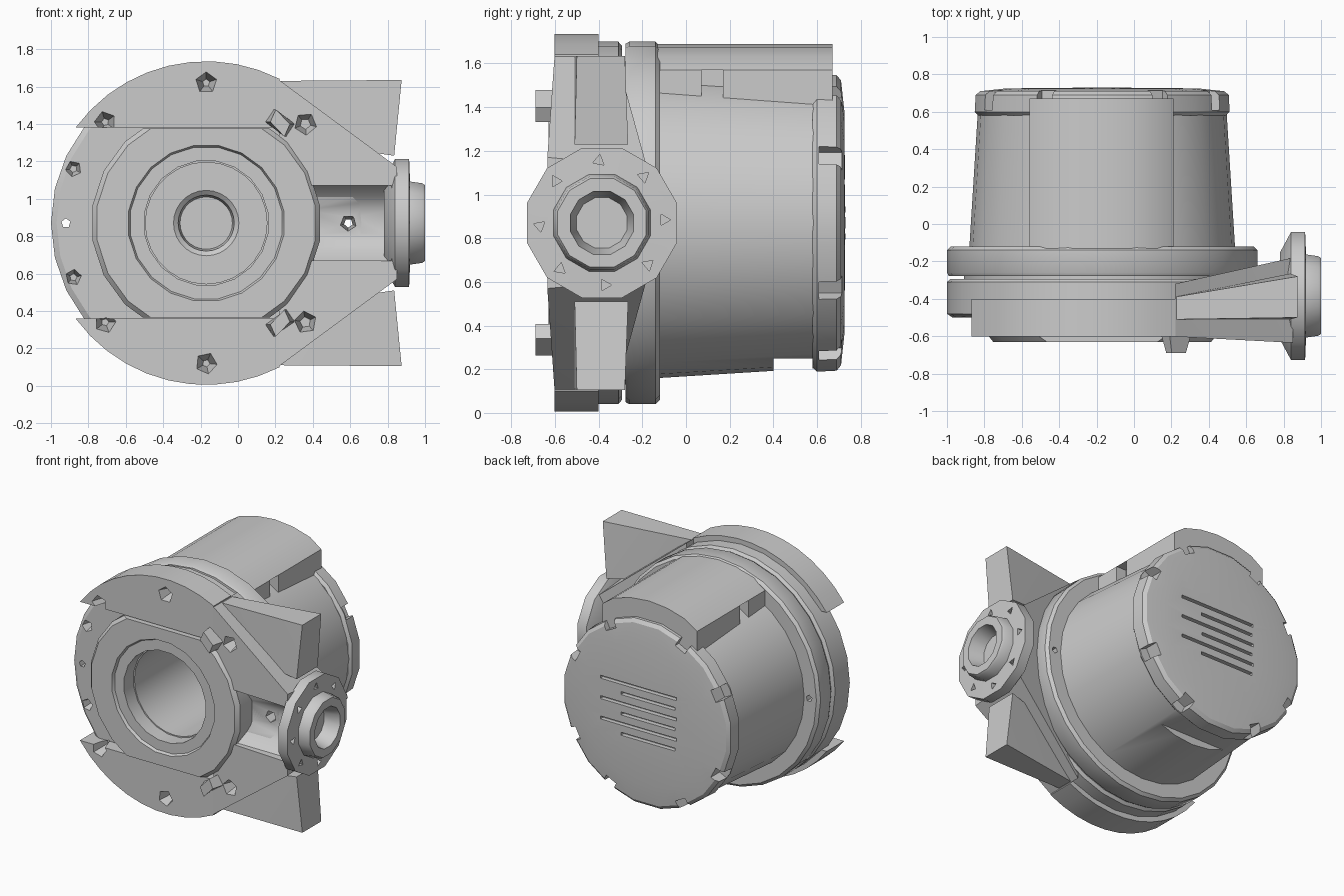
import bpy, bmesh
from math import sin, cos, pi, radians
from mathutils import Matrix

if "Cube" in bpy.data.objects:
    bpy.data.objects.remove(bpy.data.objects["Cube"])

CX, CZ = -0.17, 0.87      # main axis (runs along y)
IY = -0.385               # input axis (runs along x at z = CZ)


def finish(name, bm):
    bmesh.ops.recalc_face_normals(bm, faces=bm.faces)
    me = bpy.data.meshes.new(name)
    bm.to_mesh(me)
    bm.free()
    ob = bpy.data.objects.new(name, me)
    bpy.context.collection.objects.link(ob)
    return ob


def lathe(name, prof, n, axis='y', rot=0.0):
    """Revolve (radius, height) points; the ends lie on the axis."""
    bm = bmesh.new()
    rings = []
    for r, h in prof:
        ring = []
        for i in range(n if r > 0 else 1):
            a = rot + 2 * pi * i / n
            u, v = r * cos(a), r * sin(a)
            ring.append(bm.verts.new((CX + u, h, CZ + v) if axis == 'y' else (h, IY + u, CZ + v)))
        rings.append(ring)
    for a, b in zip(rings, rings[1:]):
        for i in range(n):
            j = (i + 1) % n
            if len(a) == 1:
                bm.faces.new((a[0], b[i], b[j]))
            elif len(b) == 1:
                bm.faces.new((a[i], a[j], b[0]))
            else:
                bm.faces.new((a[i], a[j], b[j], b[i]))
    return finish(name, bm)


def prism(name, pts, y0, y1):
    """Extrude an xz outline along y."""
    bm = bmesh.new()
    a = [bm.verts.new((x, y0, z)) for x, z in pts]
    b = [bm.verts.new((x, y1, z)) for x, z in pts]
    bm.faces.new(a)
    bm.faces.new(b[::-1])
    for i in range(len(pts)):
        j = (i + 1) % len(pts)
        bm.faces.new((a[i], b[i], b[j], a[j]))
    return finish(name, bm)


def hull(name, pts):
    bm = bmesh.new()
    for p in pts:
        bm.verts.new(p)
    bmesh.ops.convex_hull(bm, input=bm.verts)
    return finish(name, bm)


def boxes(name, items):
    """Boxes given as (centre, size, rotation about y)."""
    bm = bmesh.new()
    for c, s, r in items:
        m = Matrix.Translation(c) @ Matrix.Rotation(r, 4, 'Y') @ Matrix.Diagonal((*s, 1))
        bmesh.ops.create_cube(bm, size=1, matrix=m)
    return finish(name, bm)


def pits(name, items, axis, sides):
    """Tapered pits given as (position, outer radius, inner radius, depth)."""
    bm = bmesh.new()
    for k, (p, r1, r2, d) in enumerate(items):
        turn = Matrix.Rotation(radians(90), 4, 'X' if axis == 'y' else 'Y')
        m = Matrix.Translation(p) @ turn @ Matrix.Rotation(k * 0.7, 4, 'Z')
        bmesh.ops.create_cone(bm, cap_ends=True, segments=sides, radius1=r2, radius2=r1, depth=d, matrix=m)
    return finish(name, bm)


def cut(ob, *cutters):
    for c in cutters:
        mod = ob.modifiers.new('cut', 'BOOLEAN')
        mod.operation, mod.solver, mod.object = 'DIFFERENCE', 'EXACT', c
        dg = bpy.context.evaluated_depsgraph_get()
        me = bpy.data.meshes.new_from_object(ob.evaluated_get(dg))
        ob.modifiers.clear()
        ob.data = me


# Main housing: both flanges, tapered barrel, deep stepped bore
housing = lathe('main_housing', [
    (0, 0.52), (0.14, 0.52), (0.15, 0.44), (0.175, 0.42), (0.325, 0.42), (0.325, -0.5),
    (0.80, -0.5), (0.83, -0.48), (0.83, -0.31), (0.81, -0.293), (0.74, -0.293), (0.74, -0.278),
    (0.82, -0.278), (0.83, -0.26), (0.83, -0.14), (0.81, -0.12),
    (0.71, -0.12), (0.665, 0.60), (0, 0.60)], 28)

# Raised round boss with chamfered mouth (a closed ring)
boss = lathe('front_boss', [(0.335, -0.45), (0.615, -0.45), (0.615, -0.60), (0.59, -0.63), (0.42, -0.63),
                            (0.41, -0.61), (0.335, -0.61), (0.335, -0.45)], 20, rot=pi / 20)
bm = bmesh.new()
bm.from_mesh(boss.data)
bmesh.ops.remove_doubles(bm, verts=bm.verts, dist=1e-5)
bmesh.ops.recalc_face_normals(bm, faces=bm.faces)
bm.to_mesh(boss.data)
bm.free()

# Front cover lips: circle segments above and below the boss
lips = []
for s, nm in ((1, 'upper_cover_lip'), (-1, 'lower_cover_lip')):
    arc = [radians(63 + (143.8 - 63) * i / 10) for i in range(11)]
    pts = [(CX + 0.865 * cos(a), CZ + s * 0.865 * sin(a)) for a in arc]
    lips.append(prism(nm, pts + [(0.222, CZ + s * 0.511)], -0.602, -0.40))

# Neck joining the cover to the input flange
neck = hull('input_neck', [(x, y, CZ + s * h) for s in (1, -1) for x, y, h in
            ((0.22, -0.602, 0.765), (0.22, -0.32, 0.765), (0.85, -0.635, 0.3), (0.85, -0.18, 0.26))])

# Corner wings, mirrored top and bottom
for s, nm in ((1, 'upper_wing'), (-1, 'lower_wing')):
    hull(nm, [(x, y, CZ + s * h) for x, h, ya, yb in
              ((0.22, 0.76, -0.51, -0.39), (0.22, 0.45, -0.51, -0.39),
               (0.875, 0.765, -0.5, -0.28), (0.835, 0.36, -0.51, -0.265)) for y in (ya, yb)])

# Input flange with stepped hub and octagonal bore
flange = lathe('input_flange', [(0, 0.78), (0.24, 0.78), (0.355, 0.84), (0.355, 0.915), (0.23, 0.92),
                                (0.22, 0.985), (0.21, 1.0), (0.15, 1.0), (0.12, 0.89), (0, 0.89)],
               12, 'x', pi / 12)
fl_holes = pits('flange_hole_cutter', [((0.91, IY + 0.285 * cos(a), CZ + 0.285 * sin(a)), 0.03, 0.03, 0.05)
                for a in (i * pi / 4 + 0.05 for i in range(8))], 'x', 3)
cut(flange, fl_holes)

# Terminal box bulge on top of the barrel
bulge = prism('top_bulge', [(-0.56, 1.25), (-0.56, 1.57), (-0.46, 1.635), (-0.32, 1.675), (-0.17, 1.69),
                            (-0.02, 1.675), (0.12, 1.635), (0.21, 1.57), (0.21, 1.25)], -0.13, 0.67)
bulge_cut = boxes('bulge_cutter', [((x, 0.12, 1.47), (0.16, 0.10, 0.2), 0) for x in (-0.56, 0.21)])
cut(bulge, bulge_cut)

# Rear cap with notched rim and cooling slots
cap = lathe('rear_cap', [(0, 0.58), (0.67, 0.58), (0.69, 0.60), (0.685, 0.69), (0.66, 0.71),
                         (0.52, 0.725), (0, 0.73)], 20, rot=pi / 20)
notches = []
for i in range(8):
    a = radians(27 if i % 2 else 63) + (i // 2) * pi / 2
    notches.append(((CX + 0.68 * cos(a), 0.69, CZ + 0.68 * sin(a)), (0.12, 0.16, 0.09), -a))
cap_cut = boxes('cap_notch_cutter', notches)
slots = boxes('slot_cutter', [((CX + (0.05 if i % 2 else -0.03), 0.73, CZ + (i - 2.5) * 0.075),
                               (0.62 if i % 2 else 0.44, 0.07, 0.022), 0) for i in range(6)])
cut(cap, cap_cut, slots)

# Locating lugs on the cover, wedge shaped
for s, nm in ((1, 'upper_lug'), (-1, 'lower_lug')):
    lug = boxes(nm, [((0.225, -0.64, CZ + s * 0.535), (0.14, 0.10, 0.08), s * 0.6)])
    for v in lug.data.vertices:
        if v.co.y < -0.64:
            v.co.x += 0.35 * (0.225 - v.co.x)

# Cutters shared by the front parts
clip = boxes('boss_clip_cutter', [((CX, -0.5, CZ + s * 0.705), (1.6, 0.6, 0.4), 0) for s in (1, -1)])
pocket = hull('pocket_cutter', [(x, y, CZ + s * h) for s in (1, -1) for x in (0.36, 0.82)
              for y, h in ((-0.75, 0.205), (-0.58, 0.2), (-0.50, 0.14), (-0.46, 0.07))])
spots = [(-0.17, 1.62), (0.36, 1.40), (0.36, 0.34), (-0.17, 0.12), (-0.71, 1.41), (-0.71, 0.34)]
bolts = pits('bolt_hole_cutter', [((x, -0.56, z), 0.07, 0.02, 0.16) for x, z in spots]
             + [((x, -0.48, z), 0.055, 0.02, 0.12) for x, z in ((-0.88, 1.16), (-0.88, 0.58))]
             + [((0.59, -0.40, CZ), 0.06, 0.02, 0.7), ((-0.92, -0.3, CZ), 0.025, 0.025, 0.6)], 'y', 5)
under = boxes('underside_cutter', [((CX, 0.49, 0.15), (1.2, 0.18, 0.2), 0)])

cut(boss, clip)
for lip in lips:
    cut(lip, bolts)
cut(neck, pocket, bolts)
cut(housing, pocket, bolts, under)

# Remove cutters, smooth the curved parts
for ob in list(bpy.data.objects):
    if ob.name.endswith('_cutter'):
        bpy.data.objects.remove(ob)
for ob in bpy.data.objects:
    bpy.ops.object.select_all(action='DESELECT')
    ob.select_set(True)
    bpy.context.view_layer.objects.active = ob
    bpy.ops.object.shade_smooth_by_angle(angle=radians(32))
